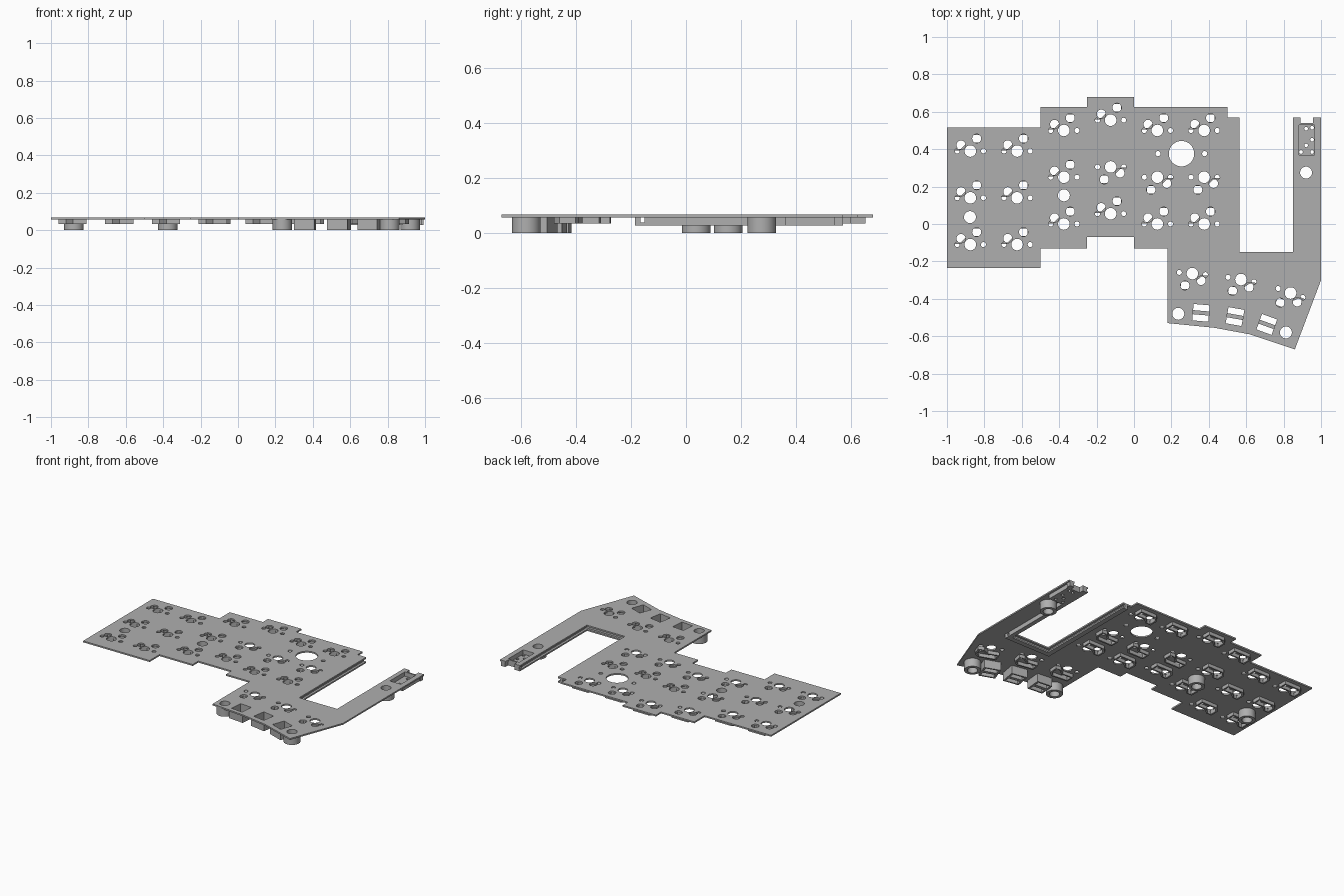
import bpy, bmesh
from math import sin, cos, pi, radians
from mathutils import Matrix, Vector

cube = bpy.data.objects.get("Cube")
if cube:
    bpy.data.objects.remove(cube, do_unlink=True)

GREY = (0.43, 0.43, 0.43, 1)
mat = bpy.data.materials.new("plain grey")
mat.use_nodes = True
mat.diffuse_color = GREY
mat.node_tree.nodes["Principled BSDF"].inputs["Base Color"].default_value = GREY

TOP, UNDER = 0.067, 0.057


def circle(x, y, r, n=24):
    return [(x + r * cos(2 * pi * i / n), y + r * sin(2 * pi * i / n)) for i in range(n)]


def rect(x0, y0, x1, y1):
    return [(x0, y0), (x1, y0), (x1, y1), (x0, y1)]


def place(loop, x, y, deg):
    """Turn a loop about the origin, then move it to x, y."""
    m = Matrix.Rotation(radians(deg), 2)
    return [tuple(m @ Vector(p) + Vector((x, y))) for p in loop]


def slab(name, loops, z0, z1):
    """Extrude closed loops; loops inside other loops become holes."""
    cu = bpy.data.curves.new(name, 'CURVE')
    cu.dimensions = '2D'
    cu.fill_mode = 'BOTH'
    cu.extrude = (z1 - z0) / 2
    for loop in loops:
        sp = cu.splines.new('POLY')
        sp.points.add(len(loop) - 1)
        for p, (x, y) in zip(sp.points, loop):
            p.co = (x, y, 0, 1)
        sp.use_cyclic_u = True
    tmp = bpy.data.objects.new(name + " outline", cu)
    bpy.context.collection.objects.link(tmp)
    bpy.context.view_layer.update()
    me = bpy.data.meshes.new_from_object(tmp.evaluated_get(bpy.context.evaluated_depsgraph_get()))
    bpy.data.objects.remove(tmp, do_unlink=True)
    bm = bmesh.new()
    bm.from_mesh(me)
    bmesh.ops.remove_doubles(bm, verts=bm.verts, dist=1e-5)
    bmesh.ops.translate(bm, verts=bm.verts, vec=(0, 0, (z0 + z1) / 2))
    bmesh.ops.recalc_face_normals(bm, faces=bm.faces)
    bm.to_mesh(me)
    bm.free()
    me.materials.clear()
    me.materials.append(mat)
    ob = bpy.data.objects.new(name, me)
    bpy.context.collection.objects.link(ob)
    bpy.ops.object.select_all(action='DESELECT')
    ob.select_set(True)
    bpy.context.view_layer.objects.active = ob
    bpy.ops.object.shade_smooth_by_angle(angle=radians(30))
    return ob


# Key positions: staggered columns plus a thumb arc
columns = [(-.875, .39), (-.625, .39), (-.375, .5), (-.125, .555), (.125, .5), (.375, .5)]
keys = []
for i, (x, y) in enumerate(columns):
    for row in range(3):
        keys.append((x, y - .25 * row, 180 if row == 1 and i > 2 else 0))
keys += [(.312, -.265, 175), (.572, -.297, 170), (.837, -.369, 160)]

bosses = [(-.877, .037), (-.375, .153), (.237, -.48), (.812, -.58), (.92, .275)]
boxes = [(.358, -.475, -5), (.54, -.495, -10), (.71, -.537, -20)]

# Plate with every opening
edge = [(-1, .515), (-.5, .515), (-.5, .625), (-.25, .625), (-.25, .68), (0, .68),
        (0, .625), (.5, .625), (.5, .57), (.565, .57), (.565, -.15), (.85, -.15),
        (.85, .57), (.89, .57), (.89, .54), (.957, .54), (.957, .57), (1, .57),
        (1, -.3), (.86, -.67), (.62, -.59), (.43, -.555), (.18, -.53), (.18, -.13),
        (0, -.13), (0, -.07), (-.25, -.07), (-.25, -.13), (-.5, -.13),
        (-.5, -.235), (-1, -.235)]
key_holes = [circle(0, 0, .031), circle(-.07, 0, .0135, 16), circle(.07, 0, .0135, 16),
             circle(-.05, .033, .024), circle(.034, .067, .024)]
opening = rect(-.043, -.044, .043, .044)
pocket = rect(.882, .37, .965, .53)
loops = [edge, pocket, circle(.254, .376, .068, 40),
         circle(.128, .376, .014, 16), circle(.378, .376, .014, 16)]
for x, y, a in keys:
    loops += [place(h, x, y, a) for h in key_holes]
loops += [circle(x, y, .032) for x, y in bosses]
loops += [place(opening, x, y, a) for x, y, a in boxes]
slab("plate", loops, UNDER, TOP)

# Socket holders: hollow rims under each key
outer = [(-.085, .004), (-.045, .004), (-.008, .036), (.066, .036),
         (.066, .097), (-.055, .097), (-.085, .066)]
inner = [(-.073, .012), (-.05, .012), (-.015, .046), (.056, .046),
         (.056, .086), (-.05, .086), (-.073, .06)]
for n, (x, y, a) in enumerate(keys, 1):
    slab(f"socket_holder_{n}", [place(outer, x, y, a), place(inner, x, y, a)], .034, UNDER)

# Round bosses
for n, (x, y) in enumerate(bosses, 1):
    slab(f"boss_{n}", [circle(x, y, .052, 32), circle(x, y, .032)], 0, UNDER)

# Square strap boxes with a low crossbar
for n, (x, y, a) in enumerate(boxes, 1):
    shell = rect(-.055, -.054, .055, .054)
    slab(f"strap_box_{n}", [place(shell, x, y, a), place(opening, x, y, a)], 0, UNDER)
    slab(f"strap_bar_{n}", [place(rect(-.044, -.011, .044, .011), x, y, a)], 0, .025)

# Grooved rails round the controller bay: set-back wall plus lower lip
def rail(name, wall, lip):
    slab(name + "_wall", [wall], .038, UNDER)
    slab(name + "_lip", [lip], .028, .038)


rail("left_bay_rail", rect(.53, -.15, .55, .57), rect(.53, -.15, .565, .57))
rail("right_bay_rail", rect(.865, -.15, .88, .57), rect(.85, -.15, .88, .57))
rail("front_bay_rail", rect(.53, -.185, .88, -.165), rect(.53, -.185, .88, -.15))

# Switch tray at the end of the arm
slab("tray_wall", [rect(.87, .36, .985, .54), pocket], .038, UNDER)
pins = [(.92, .51), (.952, .525 - .01), (.952, .45), (.92, .42), (.893, .385), (.952, .385)]
slab("tray_floor", [rect(.87, .36, .985, .54)] + [circle(x, y, .01, 12) for x, y in pins], .028, .038)
for side, x in (("right", .857), ("left", .96)):
    slab(f"{side}_prong", [rect(x, .54, x + .033, .57)], .028, UNDER)
